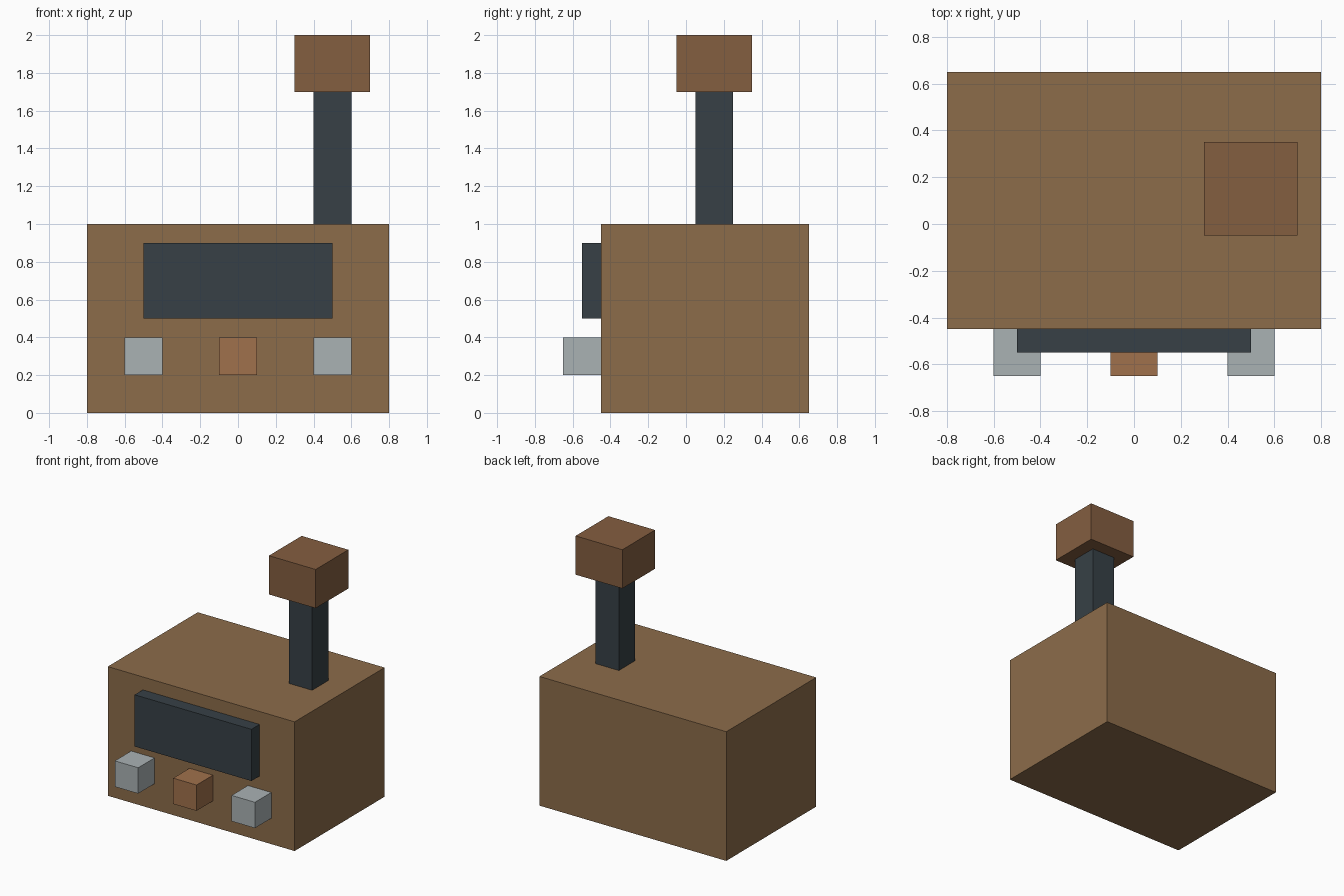
import bpy

if "Cube" in bpy.data.objects:
    bpy.data.objects.remove(bpy.data.objects["Cube"])


def material(name, rgb):
    mat = bpy.data.materials.new(name)
    linear = [((c / 255 + 0.055) / 1.055) ** 2.4 for c in rgb]
    mat.diffuse_color = (*linear, 1)
    mat.use_nodes = True
    mat.node_tree.nodes["Principled BSDF"].inputs["Base Color"].default_value = mat.diffuse_color
    return mat


def box(name, x, y, z, mat):
    """Box spanning the (min, max) range on each axis."""
    spans = (x, y, z)
    bpy.ops.mesh.primitive_cube_add(size=1, location=[(a + b) / 2 for a, b in spans])
    obj = bpy.context.object
    obj.name = obj.data.name = name
    size = [b - a for a, b in spans]
    for v in obj.data.vertices:
        v.co = [c * s for c, s in zip(v.co, size)]
    obj.data.materials.append(mat)
    return obj


brown = material("brown", (140, 108, 74))
rust = material("rust_brown", (132, 94, 64))
copper = material("copper", (160, 113, 76))
dark = material("dark_slate", (55, 64, 70))
silver = material("silver", (170, 178, 180))

# Main body and front panel
box("body", (-0.8, 0.8), (-0.45, 0.65), (0, 1), brown)
box("front_panel", (-0.5, 0.5), (-0.55, -0.45), (0.5, 0.9), dark)

# Row of front knobs
for name, x, mat in (("left_knob", -0.5, silver),
                     ("middle_knob", 0, copper),
                     ("right_knob", 0.5, silver)):
    box(name, (x - 0.1, x + 0.1), (-0.65, -0.45), (0.2, 0.4), mat)

# Upright post and its cap
box("post", (0.4, 0.6), (0.05, 0.25), (1, 1.7), dark)
box("post_cap", (0.3, 0.7), (-0.05, 0.35), (1.7, 2), rust)
